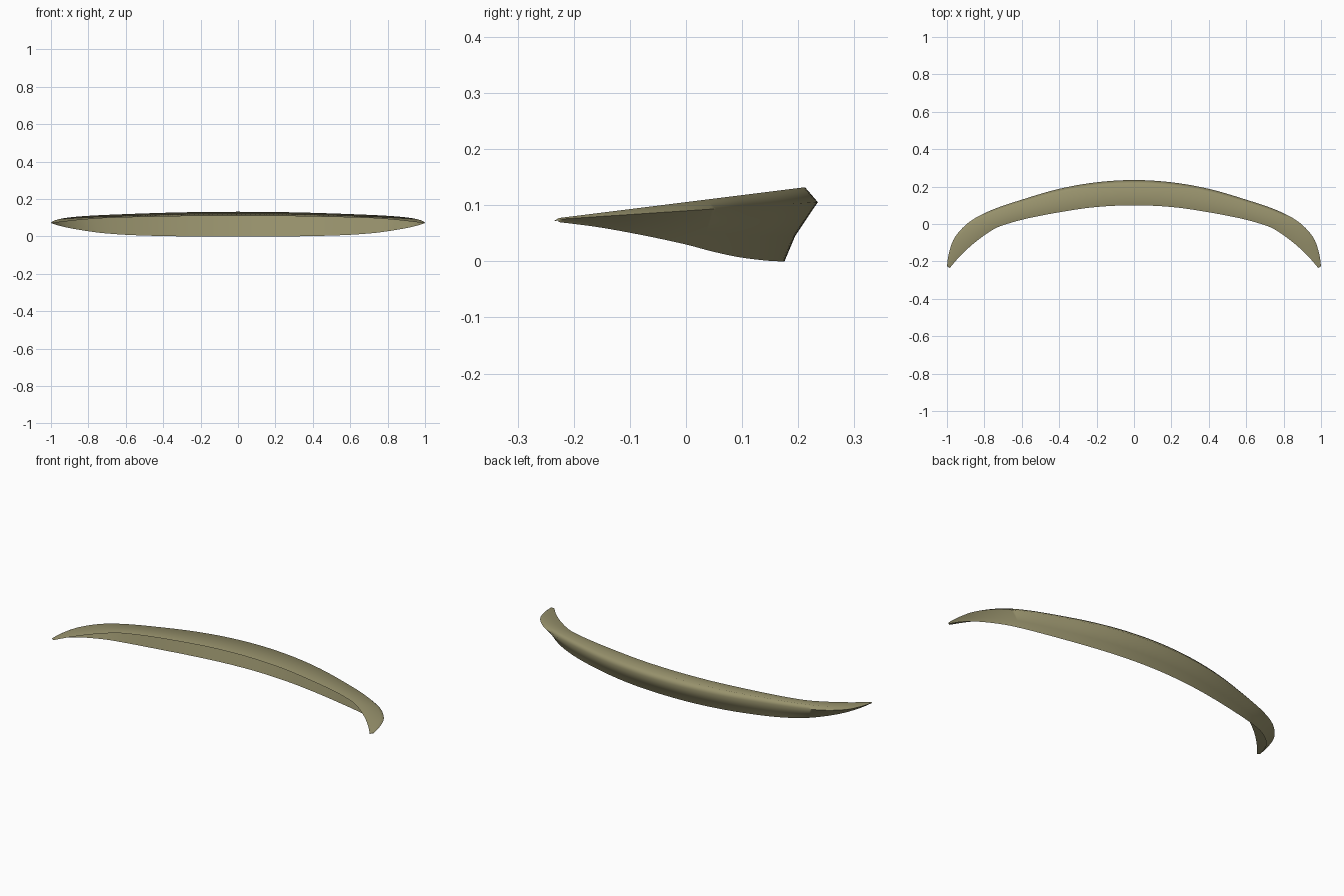
import bpy
import bmesh
import math
from mathutils import Vector

cube = bpy.data.objects.get("Cube")
if cube:
    bpy.data.objects.remove(cube, do_unlink=True)

# One flat olive colour
olive = bpy.data.materials.new("olive")
olive.use_nodes = True
colour = (0.31, 0.285, 0.15, 1)
olive.diffuse_color = colour
olive.node_tree.nodes["Principled BSDF"].inputs["Base Color"].default_value = colour

# Half outlines from the middle to the tip: outer rim, inner lip, lower edge height
OUTER = [(0, .235), (.2, .223), (.4, .188), (.6, .13), (.76, .075),
         (.876, .014), (.955, -.067), (.988, -.15), (1, -.225)]
INNER = [(0, .1), (.2, .091), (.38, .066), (.56, .032), (.67, .003),
         (.75, -.028), (.85, -.098), (.93, -.172), (.985, -.235)]
LOWER = [0, 0, .002, .008, .018, .031, .047, .061, .07]
STEPS = 8


def section(outer, inner, low):
    """Closed cross-section: rim, ridge, lip, underside, wall and lower edge."""
    o, i = Vector(outer), Vector(inner)
    taper = min((o - i).length / .135, 1)

    def point(f, z):
        p = o.lerp(i, f)
        return Vector((p.x, p.y, z))

    rim_z = .09 + .066 * o.y
    ridge_z = .1055 + .125 * o.lerp(i, .17).y
    lip_z = .099 + .115 * i.y
    edge = .25 + .19 * taper
    return [point(0, rim_z), point(.17, ridge_z), point(1, lip_z),
            point(.2, lip_z + .005 * taper),
            point(edge, low), point(.68 * edge, low + .43 * (rim_z - low))]


def smooth_between(a, b, c, d, t):
    """Catmull-Rom blend from b to c."""
    return .5 * (2 * b + (c - a) * t + (2 * a - 5 * b + 4 * c - d) * t ** 2
                 + (3 * b - a - 3 * c + d) * t ** 3)


# Mirror the half sections, then blend smoothly along the whole crescent
half = [section(*s) for s in zip(OUTER, INNER, LOWER)]
flip = Vector((-1, 1, 1))
full = [[p * flip for p in s] for s in reversed(half[1:])] + half
last = len(full) - 1
rings = []
for k in range(last):
    four = [full[max(0, min(last, k + n))] for n in (-1, 0, 1, 2)]
    for j in range(STEPS):
        rings.append([smooth_between(*pts, j / STEPS) for pts in zip(*four)])
rings.append(full[-1])

# Skin the rings and close both tips
bm = bmesh.new()
loops = [[bm.verts.new(p) for p in ring] for ring in rings]
for a, b in zip(loops, loops[1:]):
    for n in range(len(a)):
        m = (n + 1) % len(a)
        bm.faces.new((a[n], a[m], b[m], b[n]))
bm.faces.new(loops[0])
bm.faces.new(loops[-1])
bmesh.ops.recalc_face_normals(bm, faces=bm.faces)
mesh = bpy.data.meshes.new("curved_visor")
bm.to_mesh(mesh)
bm.free()
mesh.materials.append(olive)

visor = bpy.data.objects.new("curved_visor", mesh)
bpy.context.collection.objects.link(visor)
bpy.ops.object.select_all(action="DESELECT")
visor.select_set(True)
bpy.context.view_layer.objects.active = visor
bpy.ops.object.shade_smooth_by_angle(angle=math.radians(80))
